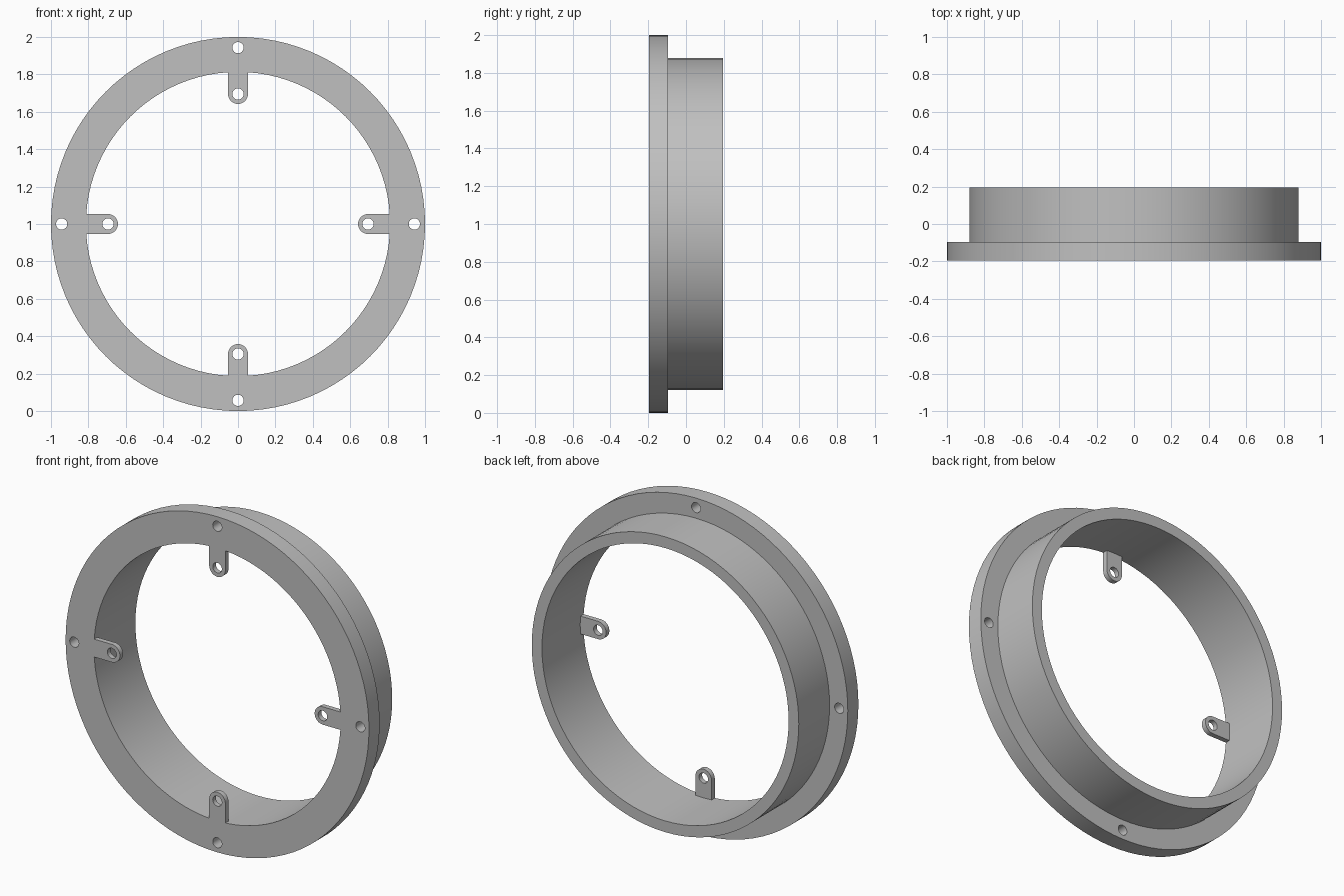
import bpy, bmesh
from math import sin, cos, pi, radians
from mathutils import Vector

if "Cube" in bpy.data.objects:
    bpy.data.objects.remove(bpy.data.objects["Cube"])

SEGMENTS = 96
STEP = 2 * pi / SEGMENTS
FRONT, SHOULDER, BACK = -0.195, -0.095, 0.195
R_FLANGE, R_SLEEVE, R_INNER = 1.0, 0.88, 0.813
R_BOLT, R_TAB, R_HOLE = 0.943, 0.695, 0.03
TAB_THICKNESS = 0.03
CENTRE = Vector((0, 0, 1))

grey = bpy.data.materials.new("grey")
grey.use_nodes = True
colour = (0.53, 0.53, 0.53, 1)
grey.diffuse_color = colour
grey.node_tree.nodes["Principled BSDF"].inputs["Base Color"].default_value = colour


def polar(r, angle, y):
    return CENTRE + Vector((r * cos(angle), y, r * sin(angle)))


def add_object(name, bm):
    bmesh.ops.recalc_face_normals(bm, faces=bm.faces)
    mesh = bpy.data.meshes.new(name)
    bm.to_mesh(mesh)
    bm.free()
    mesh.materials.append(grey)
    obj = bpy.data.objects.new(name, mesh)
    bpy.context.collection.objects.link(obj)
    return obj


def prism(name, outline, y0, y1):
    """Extrude an outline of points in the front plane from y0 to y1."""
    bm = bmesh.new()
    face = bm.faces.new([bm.verts.new((p.x, y0, p.z)) for p in outline])
    new = bmesh.ops.extrude_face_region(bm, geom=[face])["geom"]
    verts = [g for g in new if isinstance(g, bmesh.types.BMVert)]
    bmesh.ops.translate(bm, verts=verts, vec=(0, y1 - y0, 0))
    return add_object(name, bm)


def drill(obj, r, angle):
    """Cut a round through-hole at a polar position."""
    middle = polar(r, angle, 0)
    circle = [middle + Vector((cos(i * pi / 16), 0, sin(i * pi / 16))) * R_HOLE
              for i in range(32)]
    cutter = prism("hole_cutter", circle, -0.4, 0.4)
    cutter.hide_render = True
    mod = obj.modifiers.new("hole", 'BOOLEAN')
    mod.operation = 'DIFFERENCE'
    mod.solver = 'EXACT'
    mod.object = cutter
    bpy.context.view_layer.objects.active = obj
    bpy.ops.object.modifier_apply(modifier=mod.name)
    bpy.data.objects.remove(cutter)


# Flanged collar: stepped section swept round the y axis
section = [(R_INNER, FRONT), (R_FLANGE, FRONT), (R_FLANGE, SHOULDER),
           (R_SLEEVE, SHOULDER), (R_SLEEVE, BACK), (R_INNER, BACK)]
bm = bmesh.new()
rings = [[bm.verts.new(polar(r, i * STEP, y)) for r, y in section]
         for i in range(SEGMENTS)]
n = len(section)
for i in range(SEGMENTS):
    a, b = rings[i], rings[(i + 1) % SEGMENTS]
    for j in range(n):
        k = (j + 1) % n
        bm.faces.new((a[j], a[k], b[k], b[j]))
collar = add_object("flanged_collar", bm)
parts = [collar]

# Four mounting tabs, flush with the flange front, and their holes
half_width = R_INNER * sin(STEP)
for name, angle in (("left", 0), ("top", pi / 2), ("right", pi), ("bottom", 3 * pi / 2)):
    outward = Vector((cos(angle), 0, sin(angle)))
    across = Vector((-sin(angle), 0, cos(angle)))
    base = [polar(R_INNER, angle + s * STEP, 0) for s in (-1, 0, 1)]
    tip = [CENTRE + outward * (R_TAB - half_width * sin(t)) + across * half_width * cos(t)
           for t in (i * pi / 16 for i in range(17))]
    tab = prism(name + "_tab", base + tip, FRONT, FRONT + TAB_THICKNESS)
    drill(tab, R_TAB, angle)
    drill(collar, R_BOLT, angle)
    parts.append(tab)

# Smooth round walls with sharp rims
bpy.ops.object.select_all(action='DESELECT')
for obj in parts:
    obj.select_set(True)
bpy.context.view_layer.objects.active = collar
bpy.ops.object.shade_smooth_by_angle(angle=radians(30))
